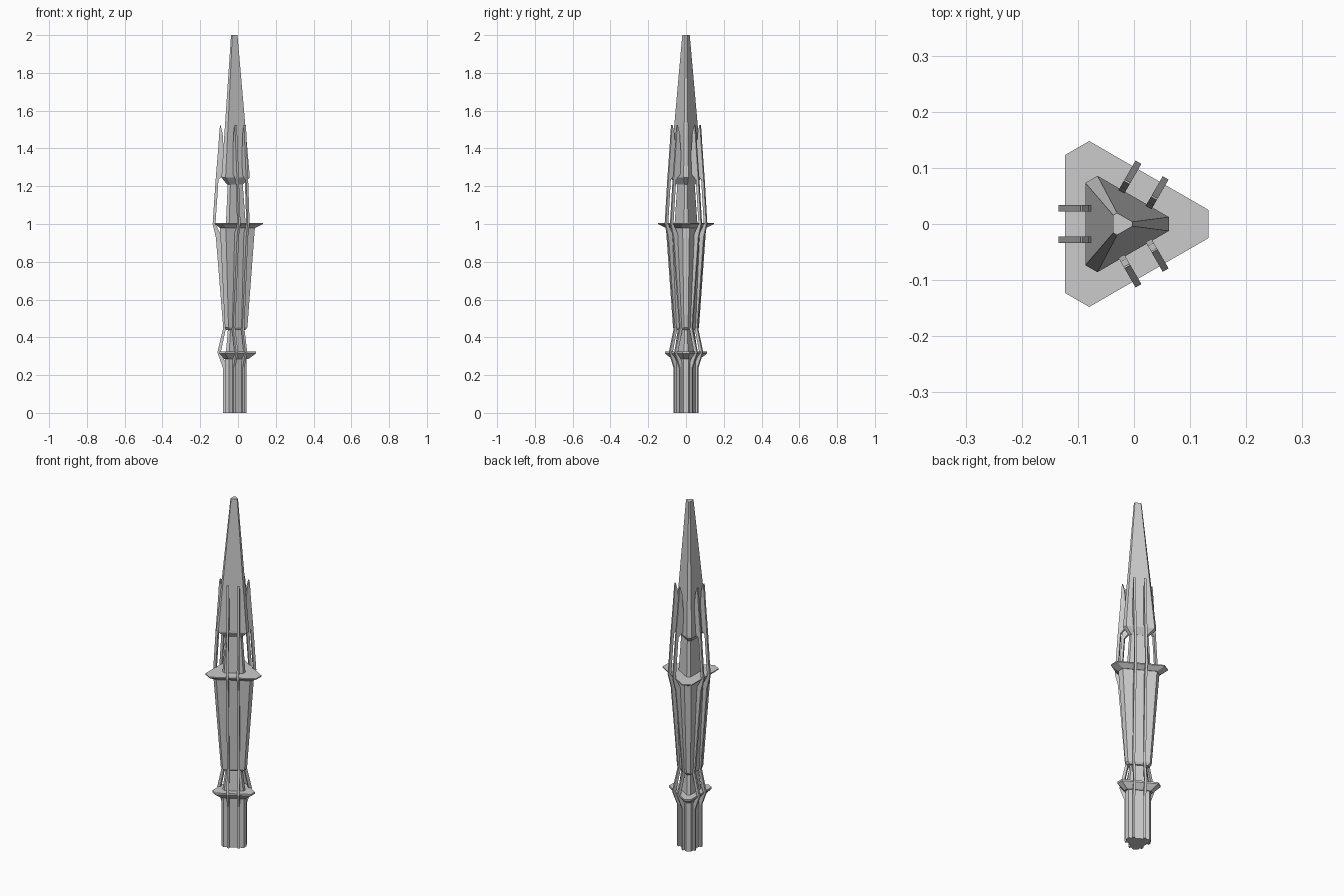
import bpy
from math import sin, cos, pi

if "Cube" in bpy.data.objects:
    bpy.data.objects.remove(bpy.data.objects["Cube"])

CX = -0.0233  # x of the three-fold axis


def make(name, verts, faces):
    me = bpy.data.meshes.new(name)
    me.from_pydata(verts, [], faces)
    me.update()
    ob = bpy.data.objects.new(name, me)
    bpy.context.collection.objects.link(ob)
    return ob


def loft(name, sections):
    """Clipped-triangle sections: (z, corner distance, corner half width, axis x)."""
    verts, faces = [], []
    for z, d, w, cx in sections:
        for k in range(3):
            a = k * 2 * pi / 3
            for s in (-w, w):
                verts.append((cx + d * cos(a) - s * sin(a), d * sin(a) + s * cos(a), z))
    for i in range(len(sections) - 1):
        for j in range(6):
            a, b = i * 6 + j, i * 6 + (j + 1) % 6
            faces.append((a, b, b + 6, a + 6))
    n = len(verts)
    faces += [tuple(range(5, -1, -1)), tuple(range(n - 6, n))]
    return make(name, verts, faces)


# Central stack
loft("base_column", [(0, .069, .012, CX), (.29, .069, .012, CX)])
loft("lower_collar", [(.285, .078, .012, CX), (.315, .119, .018, CX), (.325, .119, .018, CX)])
loft("lower_neck", [(.32, .064, .010, CX), (.445, .046, .008, CX)])
loft("main_shaft", [(.44, .062, .010, CX), (.452, .073, .011, CX), (.985, .113, .018, CX)])
loft("upper_collar", [(.98, .115, .019, CX), (1.0, .1563, .025, CX), (1.006, .1563, .025, CX)])
loft("upper_neck", [(1.0, .064, .010, CX), (1.215, .048, .008, CX)])
loft("spire", [(1.21, .052, .008, -.026), (1.245, .092, .0125, -.030),
               (1.255, .092, .0125, -.030), (2.0, .0205, .004, CX)])

# Fin profile: (z, inner radius, outer radius)
FIN = [(0, .030, .057), (.24, .030, .057), (.32, .068, .086), (.45, .040, .055),
       (.93, .060, .094), (1.0, .096, .111), (1.235, .080, .095), (1.26, .055, .093),
       (1.37, .050, .084), (1.42, .054, .080), (1.48, .058, .076), (1.524, .069, .072)]
T = .006


def fin(name, angle, offset):
    verts, faces = [], []
    for z, ri, ro in FIN:
        for r, t in ((ri, offset - T), (ro, offset - T), (ro, offset + T), (ri, offset + T)):
            verts.append((CX + r * cos(angle) - t * sin(angle),
                          r * sin(angle) + t * cos(angle), z))
    for i in range(len(FIN) - 1):
        for j in range(4):
            a, b = i * 4 + j, i * 4 + (j + 1) % 4
            faces.append((a, b, b + 4, a + 4))
    n = len(verts)
    faces += [(3, 2, 1, 0), (n - 4, n - 3, n - 2, n - 1)]
    make(name, verts, faces)


# Two fins on each long side
for k in range(3):
    for side, off in (("a", -.028), ("b", .028)):
        fin(f"fin_{k + 1}{side}", pi + k * 2 * pi / 3, off)
